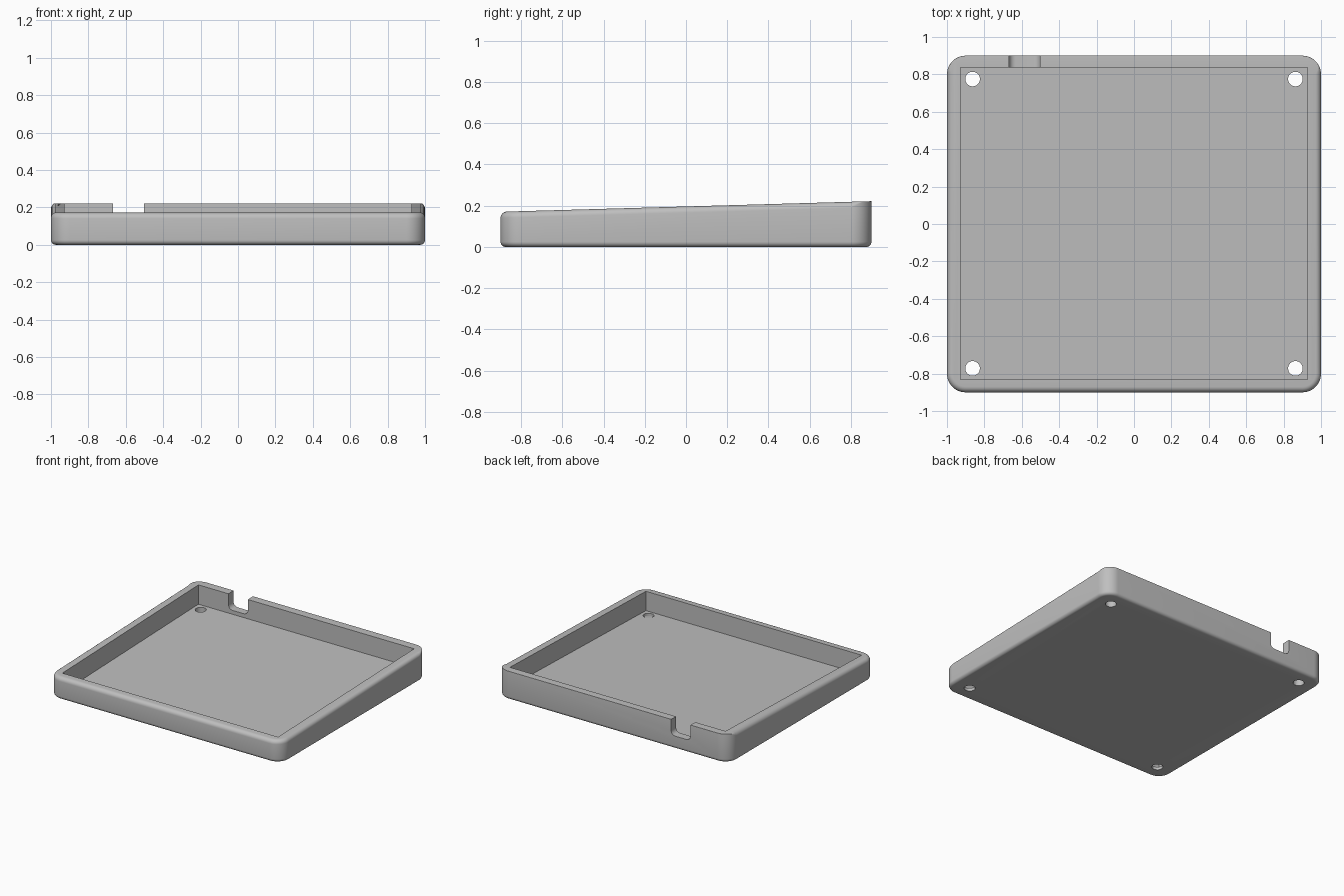
import bpy, bmesh, math
from mathutils import Matrix, Vector

HALF_X, HALF_Y = 1.0, 0.9      # outer half sizes
CORNER = 0.1                   # plan corner radius
SLOPE = 0.0285                 # rise of rim and floor towards the back
RIM, FLOOR = 0.196, 0.046      # rim and floor heights at y = 0

old = bpy.data.objects.get("Cube")
if old:
    bpy.data.objects.remove(old, do_unlink=True)

grey = bpy.data.materials.new("light grey plastic")
grey.use_nodes = True
colour = (0.52, 0.52, 0.52, 1)
grey.diffuse_color = colour
grey.node_tree.nodes["Principled BSDF"].inputs["Base Color"].default_value = colour


def make_object(name, bm):
    bmesh.ops.recalc_face_normals(bm, faces=bm.faces)
    mesh = bpy.data.meshes.new(name)
    bm.to_mesh(mesh)
    bm.free()
    mesh.materials.append(grey)
    obj = bpy.data.objects.new(name, mesh)
    bpy.context.collection.objects.link(obj)
    return obj


def block(x0, x1, y0, y1, z0, z1):
    bm = bmesh.new()
    size = Matrix.Diagonal((x1 - x0, y1 - y0, z1 - z0, 1))
    middle = Matrix.Translation(((x0 + x1) / 2, (y0 + y1) / 2, (z0 + z1) / 2))
    bmesh.ops.create_cube(bm, size=1, matrix=middle @ size)
    return bm


def outline(steps=12):
    """Corner centre and outward direction for each point of the rounded plan."""
    for k, (sx, sy) in enumerate([(1, 1), (-1, 1), (-1, -1), (1, -1)]):
        centre = Vector((sx * (HALF_X - CORNER), sy * (HALF_Y - CORNER)))
        for i in range(steps + 1):
            a = math.pi / 2 * (k + i / steps)
            yield centre, Vector((math.cos(a), math.sin(a)))


def rim_fillet(y):
    """Top rounding, running out at the rear corners."""
    return 0.03 * max(0.02, min(1, (0.86 - y) / 0.06))


# Outer body: stacked outlines with a rounded bottom and a rounded sloping rim
bm = bmesh.new()
rings = []
arc = [math.pi / 2 * i / 6 for i in range(7)]
for a in arc:
    inset, z = 0.025 * (1 - math.sin(a)), 0.025 * (1 - math.cos(a))
    rings.append([bm.verts.new((*(c + d * (CORNER - inset)), z)) for c, d in outline()])
for a in arc:
    ring = []
    for c, d in outline():
        r = rim_fillet((c + d * CORNER).y)
        p = c + d * (CORNER - r * (1 - math.cos(a)))
        ring.append(bm.verts.new((*p, RIM + SLOPE * p.y - r * (1 - math.sin(a)))))
    rings.append(ring)
for low, high in zip(rings, rings[1:]):
    for i in range(len(low)):
        j = (i + 1) % len(low)
        bm.faces.new((low[i], low[j], high[j], high[i]))
bm.faces.new(rings[0][::-1])
bm.faces.new(rings[-1])
tray = make_object("tray_body", bm)

# Pocket with a floor parallel to the rim
bm = block(-0.927, 0.927, -0.832, 0.838, 0, 0.5)
for v in bm.verts:
    if v.co.z < 0.1:
        v.co.z = FLOOR + SLOPE * v.co.y
cutters = [make_object("pocket_cutter", bm)]

# Cable notch through the back wall, rounded at its lower corners
bm = block(-0.668, -0.502, 0.8, 1.0, 0.1, 0.5)
edges = [e for e in bm.edges
         if all(v.co.z < 0.2 for v in e.verts) and abs(e.verts[0].co.x - e.verts[1].co.x) < 0.01]
bmesh.ops.bevel(bm, geom=edges, offset=0.035, segments=6, profile=0.5, affect='EDGES')
cutters.append(make_object("notch_cutter", bm))

# Screw holes in the four corners of the floor
for x in (-0.863, 0.863):
    for y in (-0.772, 0.775):
        bm = bmesh.new()
        bmesh.ops.create_cone(bm, cap_ends=True, segments=32, radius1=0.039, radius2=0.039,
                              depth=0.4, matrix=Matrix.Translation((x, y, 0)))
        cutters.append(make_object("screw_hole_cutter", bm))

# Cut everything out, then drop the cutters
bpy.context.view_layer.objects.active = tray
for cutter in cutters:
    cutter.hide_render = True
    mod = tray.modifiers.new("cut", 'BOOLEAN')
    mod.operation, mod.solver, mod.object = 'DIFFERENCE', 'EXACT', cutter
    bpy.ops.object.modifier_apply(modifier=mod.name)
    bpy.data.objects.remove(cutter, do_unlink=True)

bpy.ops.object.select_all(action='DESELECT')
tray.select_set(True)
bpy.ops.object.shade_smooth_by_angle(angle=math.radians(30))
